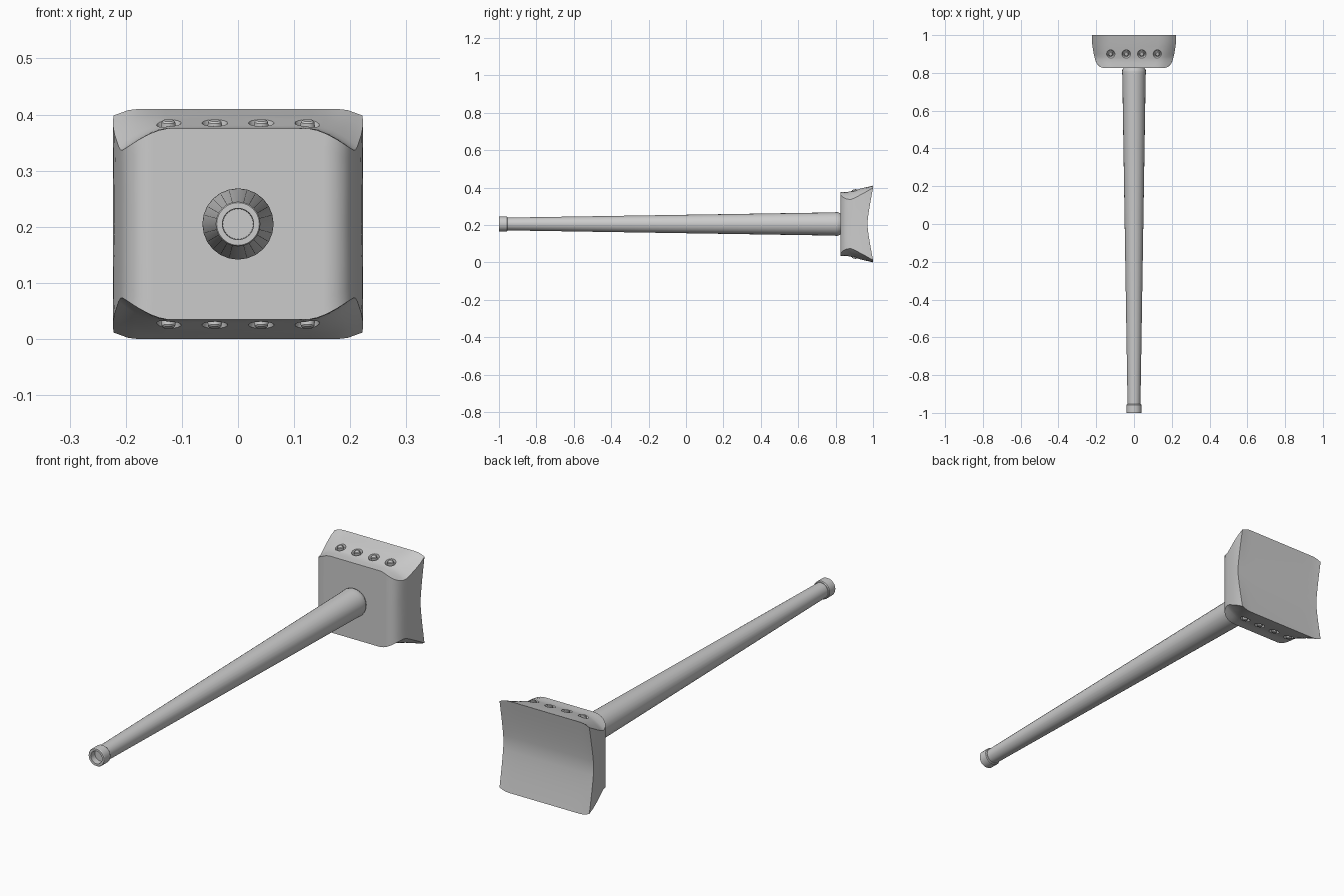
import bpy, bmesh, math
from mathutils import Matrix, Vector

if "Cube" in bpy.data.objects:
    bpy.data.objects.remove(bpy.data.objects["Cube"])

CZ = 0.205  # height of the handle axis

metal = bpy.data.materials.new("plain grey")
metal.diffuse_color = (0.6, 0.6, 0.6, 1)
metal.use_nodes = True
metal.node_tree.nodes["Principled BSDF"].inputs["Base Color"].default_value = metal.diffuse_color


def finish(name, bm, angle=30):
    bmesh.ops.remove_doubles(bm, verts=bm.verts, dist=1e-5)
    bmesh.ops.recalc_face_normals(bm, faces=bm.faces)
    mesh = bpy.data.meshes.new(name)
    bm.to_mesh(mesh)
    bm.free()
    mesh.materials.append(metal)
    ob = bpy.data.objects.new(name, mesh)
    bpy.context.collection.objects.link(ob)
    smooth(ob, angle)
    return ob


def smooth(ob, angle):
    bpy.ops.object.select_all(action='DESELECT')
    ob.select_set(True)
    bpy.context.view_layer.objects.active = ob
    bpy.ops.object.shade_smooth_by_angle(angle=math.radians(angle))


def lerp(table, v):
    for (a, p), (b, q) in zip(table, table[1:]):
        if v <= b:
            return p + (q - p) * max(0, v - a) / (b - a)
    return table[-1][1]


def lathe(bm, profile, matrix, n=24):
    """Closed solid from (radius, height) pairs, turned about local z."""
    rings = []
    for r, h in profile:
        if r == 0:
            rings.append([bm.verts.new(matrix @ Vector((0, 0, h)))] * n)
        else:
            rings.append([bm.verts.new(matrix @ Vector((r * math.cos(i * math.tau / n),
                          r * math.sin(i * math.tau / n), h))) for i in range(n)])
    for a, b in zip(rings, rings[1:]):
        for i in range(n):
            j = (i + 1) % n
            quad = list(dict.fromkeys((a[i], a[j], b[j], b[i])))
            bm.faces.new(quad)


# Head: a box grid bent to a rounded front, flared lips and hollow striking face
WIDTH = [(0.825, 0.160), (0.829, 0.174), (0.837, 0.187), (0.85, 0.198),
         (0.87, 0.206), (0.90, 0.213), (0.94, 0.220), (0.97, 0.223), (1.0, 0.222)]
HALF = [(0.825, 0.170), (0.87, 0.172), (0.90, 0.180), (0.94, 0.191), (1.0, 0.205)]


def half_height(x, y):
    drop = max(0, abs(x) - 0.125) / 0.08
    fade = 1 if y < 0.885 else max(0, (1 - y) / 0.115)
    corner = 0.012 * max(0, (abs(x) - 0.19) / 0.033) * max(0, (y - 0.885) / 0.115)
    return lerp(HALF, y) - 0.040 * min(drop, 1.15) ** 1.6 * fade - corner


def bend(s, r, t):
    back = 0.97 + 0.03 * abs(t) ** 1.4
    y = 0.825 + r * (back - 0.825)
    x = s * lerp(WIDTH, y)
    return Vector((x, y, CZ + t * half_height(x, y)))


S = [-1, -0.95, -0.88, -0.8, -0.7, -0.58, 0, 0.58, 0.7, 0.8, 0.88, 0.95, 1]
R = [0, 0.03, 0.08, 0.16, 0.27, 0.34, 0.43, 0.66, 0.83, 1]
T = [i / 6 for i in range(-6, 7)]
bm = bmesh.new()


def sheet(us, vs, place):
    g = [[bm.verts.new(place(u, v)) for v in vs] for u in us]
    for i in range(len(us) - 1):
        for j in range(len(vs) - 1):
            bm.faces.new((g[i][j], g[i + 1][j], g[i + 1][j + 1], g[i][j + 1]))


for k in (-1, 1):
    sheet(S, R, lambda s, r: bend(s, r, k))            # top and bottom lips
    sheet(R, T, lambda r, t: bend(k, r, t))            # sides
    sheet(S, T, lambda s, t: bend(s, (k + 1) / 2, t))  # front and striking face
head = finish("hammer_head", bm, 32)

# Four stud sockets on the upper lip and four on the lower lip
spots = []
for side in (-1, 1):
    for i in range(4):
        tilt = Matrix.Rotation(math.radians(15), 4, 'X')
        flip = Matrix.Diagonal((1, 1, side, 1))
        pos = Vector((-0.124 + 0.0827 * i, 0.90, 0.180))
        spots.append(Matrix.Translation((0, 0, CZ)) @ flip @ Matrix.Translation(pos) @ tilt)

bm = bmesh.new()
for m in spots:
    lathe(bm, [(0, -0.012), (0.018, -0.012), (0.023, 0.0), (0.027, 0.012), (0, 0.012)], m, 16)
cutter = finish("socket_cutter", bm)
cutter.hide_render = True
mod = head.modifiers.new("sockets", 'BOOLEAN')
mod.operation, mod.solver, mod.object = 'DIFFERENCE', 'EXACT', cutter
bpy.context.view_layer.objects.active = head
bpy.ops.object.modifier_apply(modifier=mod.name)
bpy.data.objects.remove(cutter)
smooth(head, 32)

# Studs sitting in the sockets
bm = bmesh.new()
for m in spots:
    lathe(bm, [(0, -0.014), (0.014, -0.014), (0.012, 0.002), (0.009, 0.005), (0, 0.005)], m, 16)
finish("studs", bm)

# Tapered handle with rounded shoulder against the head
along = Matrix.Translation((0, 0, CZ)) @ Matrix.Rotation(math.radians(-90), 4, 'X')
bm = bmesh.new()
lathe(bm, [(0, -0.965), (0.034, -0.965), (0.062, 0.79), (0.0635, 0.806),
           (0.062, 0.816), (0.057, 0.824), (0.054, 0.84), (0, 0.84)], along)
finish("handle", bm)

# Hollow end collar
bm = bmesh.new()
lathe(bm, [(0, -0.972), (0.027, -0.972), (0.028, -1.0), (0.038, -1.0), (0.040, -0.997),
           (0.040, -0.958), (0.037, -0.954), (0, -0.954)], along)
finish("end_collar", bm)
